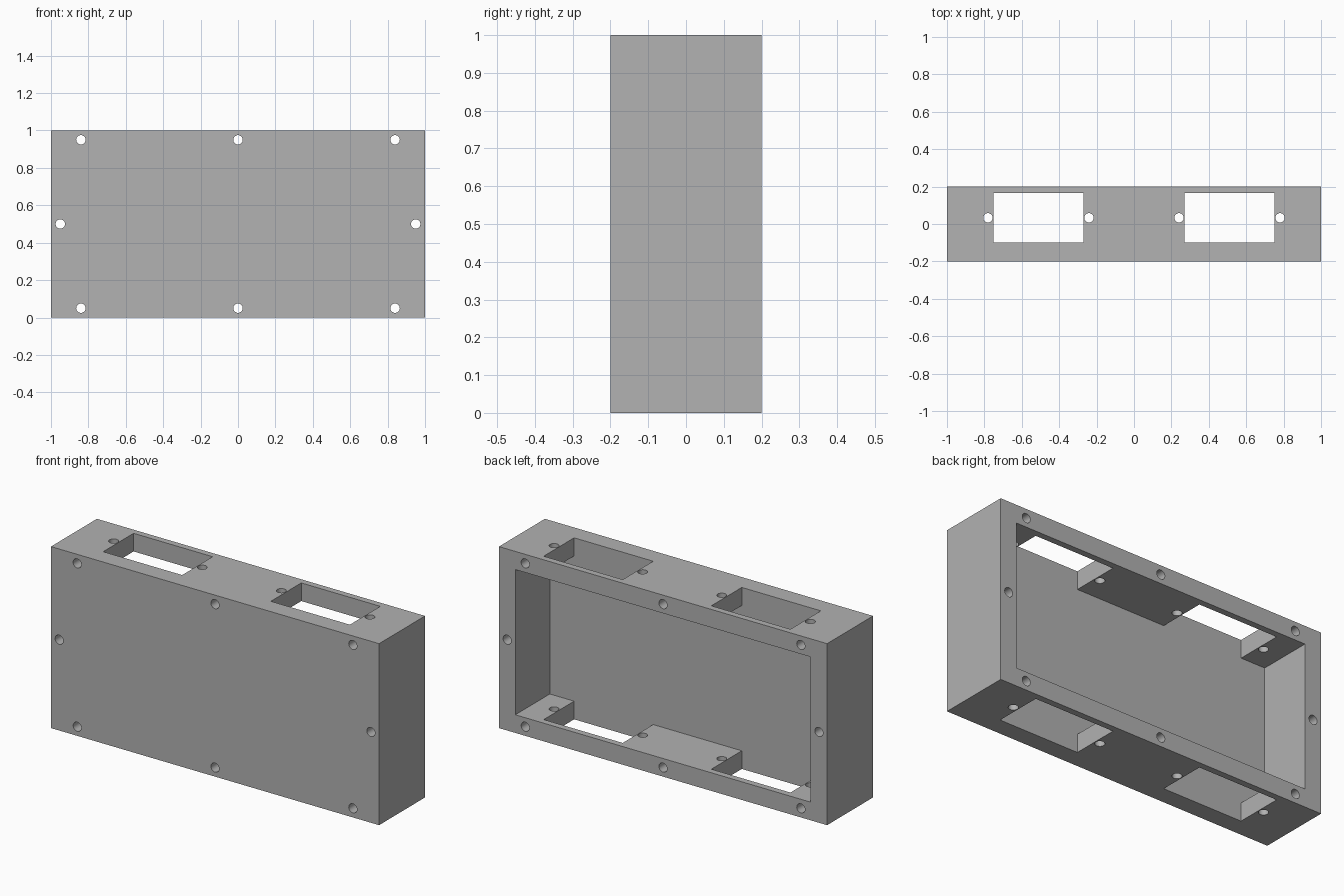
import bpy, bmesh
from math import radians
from mathutils import Matrix, Vector

cube = bpy.data.objects.get("Cube")
if cube:
    bpy.data.objects.remove(cube, do_unlink=True)

# Overall dimensions
W, D, H = 1.0, 0.2, 1.0          # half width, half depth, full height
WALL, FLOOR_Y = 0.1, -0.1        # wall thickness, inner face of the front plate
HOLE_R, MARGIN = 0.025, 0.05     # screw holes

grey = bpy.data.materials.new("plain grey")
grey.use_nodes = True
colour = (0.445, 0.445, 0.445, 1)
grey.diffuse_color = colour
grey.node_tree.nodes["Principled BSDF"].inputs["Base Color"].default_value = colour


def add_box(bm, lo, hi):
    """Box between two opposite corners."""
    lo, hi = Vector(lo), Vector(hi)
    for v in bmesh.ops.create_cube(bm, size=2)["verts"]:
        v.co = [hi[i] if v.co[i] > 0 else lo[i] for i in range(3)]


def add_rod(bm, centre, length, axis):
    """Round rod along y or z."""
    turn = Matrix.Rotation(radians(90), 4, "X") if axis == "y" else Matrix()
    bmesh.ops.create_cone(bm, cap_ends=True, segments=32, radius1=HOLE_R, radius2=HOLE_R,
                          depth=length, matrix=Matrix.Translation(centre) @ turn)


def make_object(name, bm):
    mesh = bpy.data.meshes.new(name)
    bm.to_mesh(mesh)
    bm.free()
    obj = bpy.data.objects.new(name, mesh)
    bpy.context.collection.objects.link(obj)
    mesh.materials.append(grey)
    return obj


# Solid block
bm = bmesh.new()
add_box(bm, (-W, -D, 0), (W, D, H))
case = make_object("enclosure_case", bm)

# Cavity open at the back
cavity = bmesh.new()
add_box(cavity, (-W + WALL, FLOOR_Y, WALL), (W - WALL, D + 0.1, H - WALL))

# Connector windows through top and bottom, each flanked by two holes
windows, rods = bmesh.new(), bmesh.new()
for side in (-1, 1):
    x = side * 0.511
    add_box(windows, (x - 0.241, FLOOR_Y, -0.1), (x + 0.241, 0.165, H + 0.1))
    for offset in (-0.27, 0.27):
        add_rod(rods, (x + offset, 0.033, H / 2), H + 0.2, "z")

# Screw holes around the rim, from front to back
rim = [(x, z) for x in (-0.84, 0, 0.84) for z in (MARGIN, H - MARGIN)]
rim += [(side * (W - MARGIN), H / 2) for side in (-1, 1)]
for x, z in rim:
    add_rod(rods, (x, 0, z), 2 * D + 0.2, "y")

# Cut everything out of the block
for name, cutter_bm in (("cavity", cavity), ("windows", windows), ("holes", rods)):
    cutter = make_object(name + "_cutter", cutter_bm)
    cutter.hide_render = True
    mod = case.modifiers.new(name, "BOOLEAN")
    mod.operation, mod.solver, mod.object = "DIFFERENCE", "EXACT", cutter
    bpy.ops.object.select_all(action="DESELECT")
    case.select_set(True)
    bpy.context.view_layer.objects.active = case
    bpy.ops.object.modifier_apply(modifier=mod.name)
    bpy.data.objects.remove(cutter, do_unlink=True)

bpy.ops.object.shade_smooth_by_angle(angle=radians(30))
